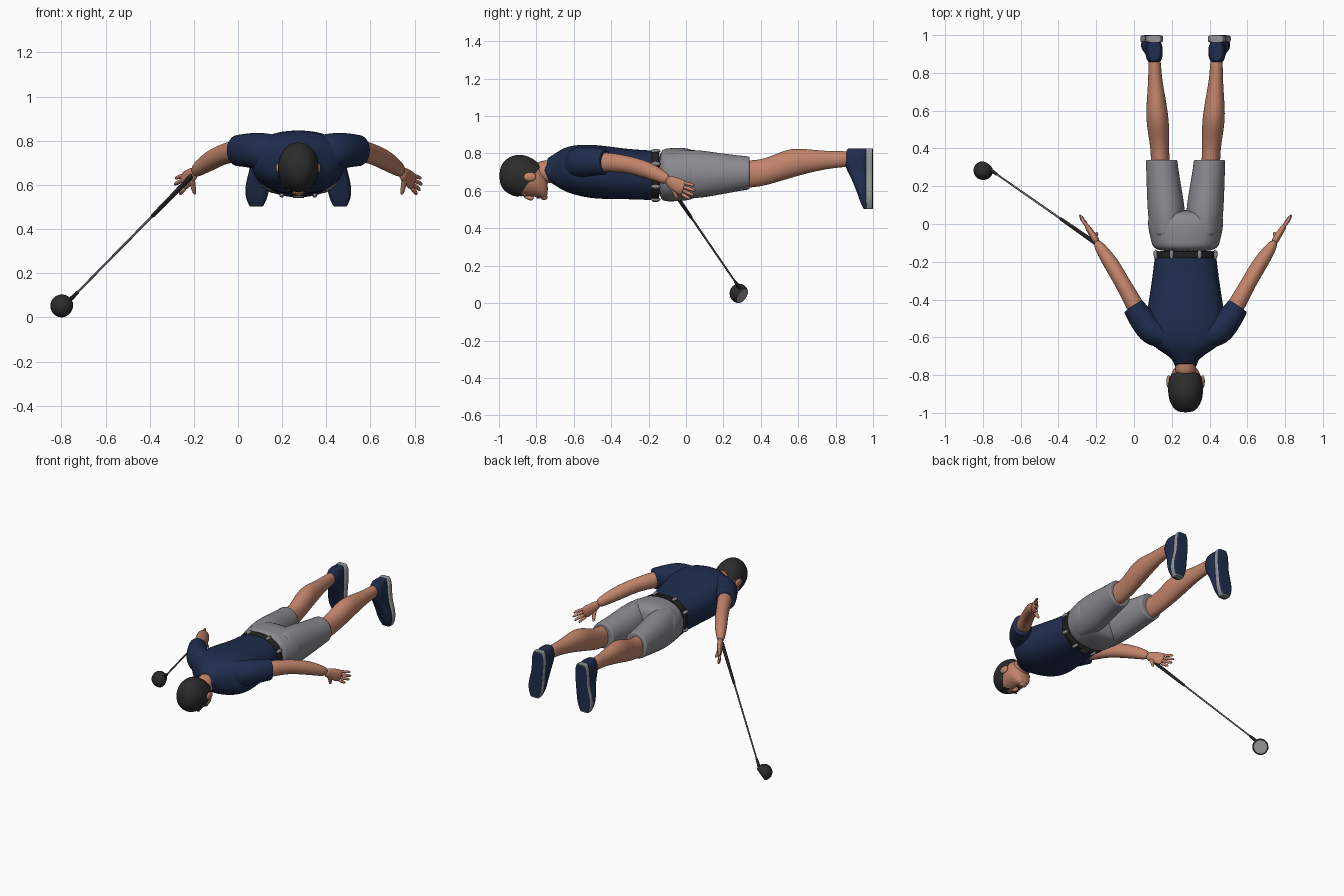
import bpy, bmesh, math
from mathutils import Vector

if "Cube" in bpy.data.objects:
    bpy.data.objects.remove(bpy.data.objects["Cube"])

X, Y, Z = Vector((1, 0, 0)), Vector((0, 1, 0)), Vector((0, 0, 1))
MID = Vector((.273, 0, 0))          # centre line of the body


def material(name, r, g, b):
    m = bpy.data.materials.new(name)
    m.use_nodes = True
    m.diffuse_color = (r, g, b, 1)
    m.node_tree.nodes["Principled BSDF"].inputs["Base Color"].default_value = (r, g, b, 1)
    return m


skin = material("skin", .54, .23, .145)
navy = material("navy cloth", .014, .026, .075)
grey = material("grey cloth", .25, .25, .275)
dark = material("dark hair", .025, .025, .025)
black = material("black leather", .016, .016, .017)
pale = material("pale rubber", .3, .3, .31)
metal = material("metal", .12, .12, .125)
lip = material("lip", .33, .11, .08)
white = material("eye white", .6, .58, .55)


def finish(name, bm, mats, levels, origin):
    bmesh.ops.recalc_face_normals(bm, faces=bm.faces[:])
    me = bpy.data.meshes.new(name)
    bm.to_mesh(me)
    bm.free()
    for m in mats:
        me.materials.append(m)
    me.shade_smooth()
    ob = bpy.data.objects.new(name, me)
    ob.location = origin
    bpy.context.collection.objects.link(ob)
    if levels:
        sub = ob.modifiers.new("smooth", 'SUBSURF')
        sub.levels = sub.render_levels = levels
    return ob


def loft(name, mat, secs, axis=None, ref=Z, crisp=False, power=1, side=1,
         levels=2, n=16, origin=MID, cut=None, rule=None):
    """Skin elliptical sections (x, y, z, half width, half height) along a path."""
    pts = [Vector((s[0] * side, s[1], s[2])) for s in secs]
    bm, rings = bmesh.new(), []
    for i, (c, s) in enumerate(zip(pts, secs)):
        t = axis or (pts[min(i + 1, len(pts) - 1)] - pts[max(i - 1, 0)]).normalized()
        u = t.cross(ref).normalized()
        v = u.cross(t)
        ends = crisp and i in (0, len(secs) - 1)
        for _ in range(2 if ends else 1):
            ring = []
            for k in range(n):
                a = math.tau * (k + .5) / n
                p, q = (math.copysign(abs(f(a)) ** power, f(a)) for f in (math.cos, math.sin))
                ring.append(bm.verts.new(c + (u * p * s[3] + v * q * s[4]) * 1.02))
            rings.append(ring)
    for r0, r1 in zip(rings, rings[1:]):
        for k in range(n):
            bm.faces.new((r0[k], r0[k - 1], r1[k - 1], r1[k]))
    bm.faces.new(rings[0])
    bm.faces.new(rings[-1])
    if cut:
        bmesh.ops.bisect_plane(bm, geom=bm.verts[:] + bm.edges[:] + bm.faces[:],
                               plane_co=cut[0], plane_no=cut[1], clear_outer=True)
    mats = mat if isinstance(mat, list) else [mat]
    bmesh.ops.recalc_face_normals(bm, faces=bm.faces[:])
    if rule:
        bm.normal_update()
        for f in bm.faces:
            f.material_index = rule(f)
    return finish(name, bm, mats, levels, origin)


def spans(rows, grow=0):
    """Body sections given as (y, top, bottom, half width)."""
    return [(0, y, (t + b) / 2, w + grow, (t - b) / 2 + grow) for y, t, b, w in rows]


def ball(name, mat, co, size, side=1, origin=MID, cut=None):
    bm = bmesh.new()
    bmesh.ops.create_uvsphere(bm, u_segments=20, v_segments=12, radius=1)
    for v in bm.verts:
        v.co = Vector(a * b for a, b in zip(v.co, size)) + Vector((co[0] * side, co[1], co[2]))
    if cut:
        res = bmesh.ops.bisect_plane(bm, geom=bm.verts[:] + bm.edges[:] + bm.faces[:],
                                     plane_co=cut[0], plane_no=cut[1], clear_outer=True)
        rim = [e for e in res["geom_cut"] if isinstance(e, bmesh.types.BMEdge)]
        for f in bmesh.ops.edgeloop_fill(bm, edges=rim)["faces"]:
            f.material_index = 1
    ob = finish(name, bm, mat if isinstance(mat, list) else [mat], 0, origin)
    if cut:
        bpy.context.view_layer.objects.active = ob
        ob.select_set(True)
        bpy.ops.object.shade_smooth_by_angle(angle=math.radians(40))
        ob.select_set(False)
    return ob


# Shirt, collar, belt and seat of the shorts
loft("shirt_body", navy, spans([
    (-.74, .775, .655, .055), (-.7, .8, .63, .085), (-.655, .83, .6, .165),
    (-.6, .845, .58, .212), (-.52, .848, .562, .214), (-.44, .842, .556, .2),
    (-.3, .822, .556, .178), (-.175, .816, .55, .163)]), axis=Y, crisp=True, power=.85)
loft("collar", navy, [(0, -.752, .722, .056, .06), (0, -.73, .72, .066, .07),
                      (0, -.69, .71, .08, .075)], axis=Vector((0, .93, -.36)), crisp=True)
loft("belt", black, spans([(-.182, .818, .547, .165), (-.143, .824, .545, .171)]),
     axis=Y, crisp=True, power=.85)
loft("shorts_seat", grey, spans([
    (-.15, .82, .548, .166), (-.1, .828, .543, .18), (-.03, .832, .545, .197),
    (.03, .825, .552, .202), (.075, .79, .58, .18)]), axis=Y, power=.85)
for i in range(8):
    a = math.tau * (i + .5) / 8
    p, q = (math.copysign(abs(f(a)) ** .85, f(a)) for f in (math.cos, math.sin))
    ball("belt_loop", grey, (.168 * p, -.162, .684 + .138 * q), (.012, .026, .012))
loft("buckle", metal, [(-.025, -.163, .546, .017, .005), (.025, -.163, .546, .017, .005)],
     crisp=True, power=.4)

# Head, hair and neck
skull = spans([
    (-.995, .71, .65, .03), (-.975, .755, .605, .06), (-.93, .785, .58, .083),
    (-.88, .79, .57, .088), (-.83, .775, .572, .086), (-.79, .745, .566, .077),
    (-.76, .71, .555, .058), (-.738, .655, .565, .034)])
loft("head", skin, skull, axis=Y)
loft("hair", dark, spans([(y, t, b, w) for y, t, b, w in
     [(-.998, .71, .65, .03)] + [(s[1], s[2] + s[4], s[2] - s[4], s[3]) for s in skull[1:]]], .006),
     axis=Y, cut=(Vector((0, -.888, .58)), Vector((0, .8, -.58))))
loft("neck", skin, [(0, -.81, .69, .06, .07), (0, -.75, .7, .053, .06),
                    (0, -.68, .715, .058, .065)], axis=Y)
loft("nose", skin, [(0, -.872, .574, .007, .008), (0, -.845, .564, .011, .013),
                    (0, -.824, .558, .018, .014), (0, -.813, .57, .01, .008)], axis=Y, n=8)
ball("upper_lip", lip, (0, -.795, .566), (.026, .005, .007))
ball("lower_lip", lip, (0, -.786, .565), (.022, .006, .007))
ball("chin", skin, (0, -.76, .567), (.028, .02, .016))

# Paired parts: facial details, arms, legs and shoes
for side, label in ((1, "left_"), (-1, "right_")):
    ball(label + "ear", skin, (.09, -.835, .675), (.012, .034, .024), side)
    ball(label + "eye", white, (.033, -.862, .579), (.014, .007, .007), side)
    ball(label + "pupil", dark, (.033, -.862, .574), (.006, .006, .004), side)
    ball(label + "eyebrow", dark, (.035, -.882, .576), (.02, .005, .006), side)

    loft(label + "sleeve", navy, [
        (.1, -.59, .74, .07, .085), (.18, -.575, .755, .078, .085),
        (.235, -.5, .757, .068, .076), (.278, -.435, .755, .058, .07)],
        side=side, crisp=True)
    loft(label + "arm", skin, [
        (.23, -.5, .757, .048, .055), (.285, -.4, .752, .046, .052),
        (.335, -.31, .742, .04, .045), (.39, -.215, .715, .042, .047),
        (.435, -.15, .686, .034, .038), (.475, -.09, .655, .022, .029)], side=side)
    loft(label + "palm", skin, [
        (.465, -.105, .66, .02, .027), (.487, -.065, .64, .018, .036),
        (.51, -.03, .622, .016, .042), (.524, -.008, .61, .013, .038)], side=side)
    tips = ((.557, .048, .628), (.562, .052, .6), (.552, .046, .574), (.535, .022, .556))
    for i, tip in enumerate(tips):
        base = Vector((.51, -.025, .646 - .02 * i))
        tip = Vector(tip)
        mid = base.lerp(tip, .55) + X * .007
        loft(label + "finger", skin, [(*p, r, r) for p, r in
             ((base, .0105), (mid, .0105), (tip, .007))], side=side, n=8)
    loft(label + "thumb", skin, [
        (.48, -.085, .635, .014, .017), (.478, -.065, .6, .013, .013),
        (.472, -.055, .575, .011, .011), (.468, -.045, .556, .007, .007)],
        side=side, n=8)

    loft(label + "shorts_leg", grey, [
        (.098, -.06, .688, .088, .125), (.1, .05, .69, .1, .132),
        (.108, .14, .69, .096, .118), (.12, .25, .693, .088, .1),
        (.127, .34, .696, .083, .088)], axis=Y, side=side, crisp=True)
    loft(label + "leg", skin, [
        (.132, .28, .69, .052, .075), (.135, .36, .69, .048, .072),
        (.138, .43, .702, .052, .072), (.147, .53, .74, .06, .08),
        (.152, .6, .755, .057, .074), (.157, .7, .762, .045, .055),
        (.163, .8, .768, .033, .043), (.164, .9, .772, .035, .044)],
        axis=Y, side=side)

    outline = ((.826, .165, .03, .865), (.8, .165, .046, .85), (.74, .166, .048, .845),
               (.68, .17, .046, .878), (.61, .184, .055, .908),
               (.545, .189, .052, .93), (.503, .19, .03, .95))
    loft(label + "shoe", navy, [(x, (top + .975) / 2, z, w * .95, (.975 - top) / 2)
                                for z, x, w, top in outline],
         axis=-Z, ref=Y, side=side, crisp=True, power=.75)
    loft(label + "sole", [pale, navy], [(x, .98, z, w, .0195) for z, x, w, top in outline],
         axis=-Z, ref=Y, side=side, crisp=True, power=.4,
         rule=lambda f: int(f.normal.y > .7))

# Golf club held in the right hand
butt, neck_end = Vector((-.205, -.1, .645)), Vector((-.765, .29, .075))
NONE = Vector()


def rod(name, mat, start, end, r0, r1):
    a, b = butt.lerp(neck_end, start), butt.lerp(neck_end, end)
    loft(name, mat, [(*a, r0, r0), (*b, r1, r1)], crisp=True, levels=1, n=10, origin=NONE)


rod("club_grip", black, 0, .33, .012, .009)
rod("club_shaft", metal, .32, 1, .006, .005)
rod("club_hosel", black, .93, 1.01, .008, .011)
centre, face = Vector((-.798, .283, .052)), Vector((.5, .7, -.5)).normalized()
ball("club_head", [dark, pale], centre, (.052, .05, .052), origin=NONE,
     cut=(centre + face * .026, face))
